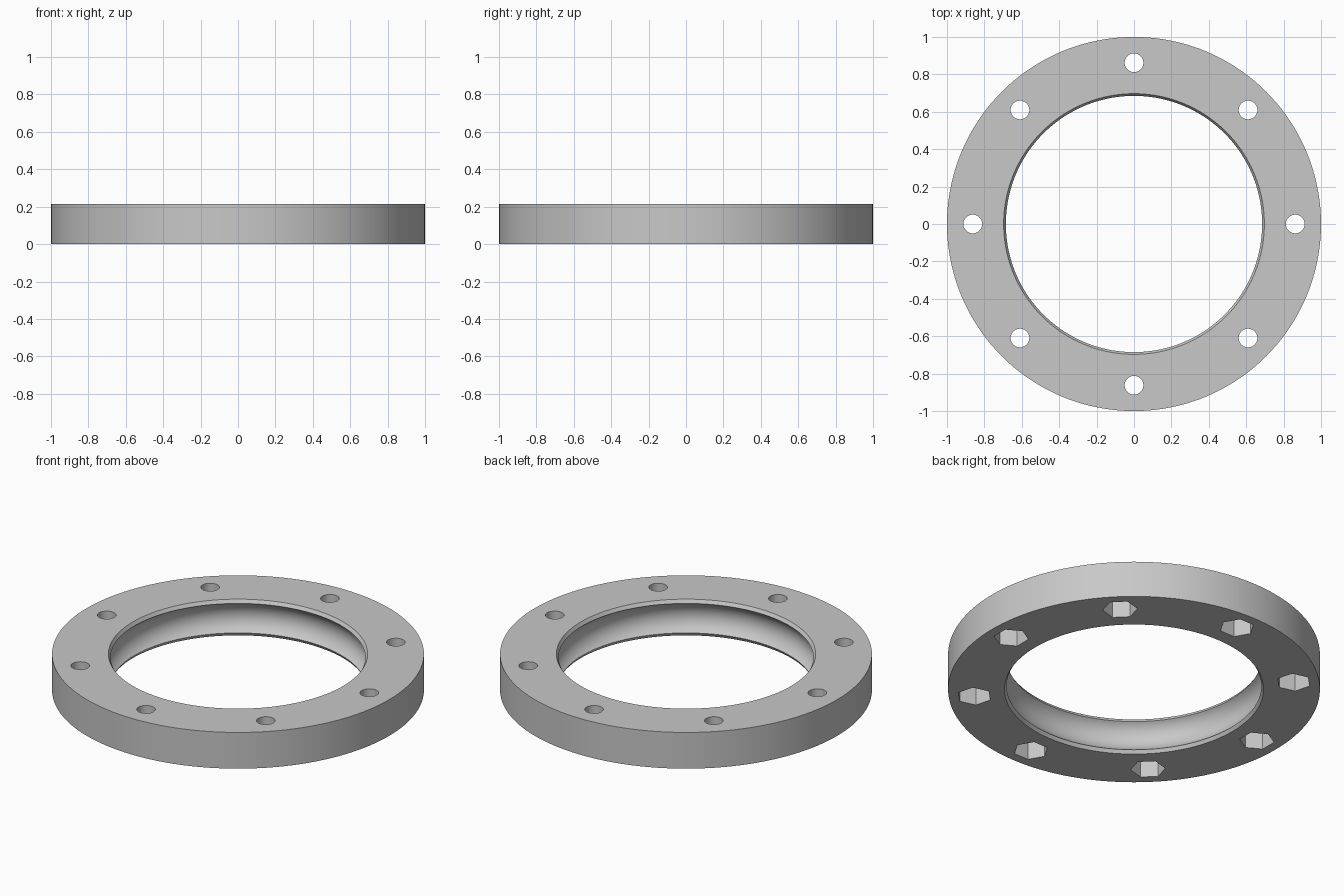
import bpy, bmesh
from math import sin, cos, pi, radians, asin
from mathutils import Matrix

if "Cube" in bpy.data.objects:
    bpy.data.objects.remove(bpy.data.objects["Cube"], do_unlink=True)

HEIGHT = 0.215
OUTER, LIP, EDGE = 1.0, 0.685, 0.697
CHAMFER = 0.02
GROOVE_DEPTH = 0.045
BOLT_CIRCLE, BOLTS = 0.862, 8
HOLE_R, NUT_R, NUT_DEPTH = 0.05, 0.094, 0.11
SEGMENTS = 144

grey = bpy.data.materials.new("plain grey")
grey.use_nodes = True
colour = (0.58, 0.58, 0.58, 1)
grey.diffuse_color = colour
grey.node_tree.nodes["Principled BSDF"].inputs["Base Color"].default_value = colour


def make_object(name, bm):
    bmesh.ops.recalc_face_normals(bm, faces=bm.faces)
    mesh = bpy.data.meshes.new(name)
    bm.to_mesh(mesh)
    bm.free()
    obj = bpy.data.objects.new(name, mesh)
    mesh.materials.append(grey)
    bpy.context.collection.objects.link(obj)
    return obj


def bolt_cutter(name, sides, radius, z0, z1):
    """Upright prisms around the bolt circle, each turned to face the centre."""
    bm = bmesh.new()
    for i in range(BOLTS):
        place = (Matrix.Rotation(2 * pi * i / BOLTS, 4, 'Z')
                 @ Matrix.Translation((BOLT_CIRCLE, 0, (z0 + z1) / 2))
                 @ Matrix.Rotation(pi / 2, 4, 'Z'))
        verts = [[bm.verts.new(place @ Matrix.Translation((radius * cos(2 * pi * k / sides),
                                                           radius * sin(2 * pi * k / sides), z)).translation)
                  for k in range(sides)] for z in (-(z1 - z0) / 2, (z1 - z0) / 2)]
        low, high = verts
        bm.faces.new(low[::-1])
        bm.faces.new(high)
        for k in range(sides):
            n = (k + 1) % sides
            bm.faces.new((low[k], low[n], high[n], high[k]))
    obj = make_object(name, bm)
    obj.hide_render = True
    return obj


# Ring cross-section: square outside, chamfered lips and a round groove inside
half = HEIGHT / 2 - CHAMFER
arc_r = (half ** 2 + GROOVE_DEPTH ** 2) / (2 * GROOVE_DEPTH)
arc_mid = LIP + GROOVE_DEPTH - arc_r
spread = asin(half / arc_r)
profile = [(EDGE, 0), (OUTER, 0), (OUTER, HEIGHT), (EDGE, HEIGHT)]
STEPS = 18
for s in range(STEPS + 1):
    a = spread * (1 - 2 * s / STEPS)
    profile.append((arc_mid + arc_r * cos(a), HEIGHT / 2 + arc_r * sin(a)))

# Revolve the cross-section into the ring
bm = bmesh.new()
loops = []
for i in range(SEGMENTS):
    a = 2 * pi * i / SEGMENTS
    loops.append([bm.verts.new((r * cos(a), r * sin(a), z)) for r, z in profile])
for i in range(SEGMENTS):
    p, q = loops[i], loops[(i + 1) % SEGMENTS]
    for j in range(len(profile)):
        k = (j + 1) % len(profile)
        bm.faces.new((p[j], q[j], q[k], p[k]))
ring = make_object("flange_ring", bm)

# Through holes, and hexagonal nut pockets underneath
cutters = [bolt_cutter("bolt_hole_cutter", 40, HOLE_R, -0.1, HEIGHT + 0.1),
           bolt_cutter("nut_pocket_cutter", 6, NUT_R, -0.1, NUT_DEPTH)]
bpy.ops.object.select_all(action='DESELECT')
ring.select_set(True)
bpy.context.view_layer.objects.active = ring
for cutter in cutters:
    mod = ring.modifiers.new(cutter.name, 'BOOLEAN')
    mod.operation = 'DIFFERENCE'
    mod.solver = 'EXACT'
    mod.object = cutter
    bpy.ops.object.modifier_apply(modifier=mod.name)
    bpy.data.objects.remove(cutter, do_unlink=True)

bpy.ops.object.shade_smooth_by_angle(angle=radians(25))
